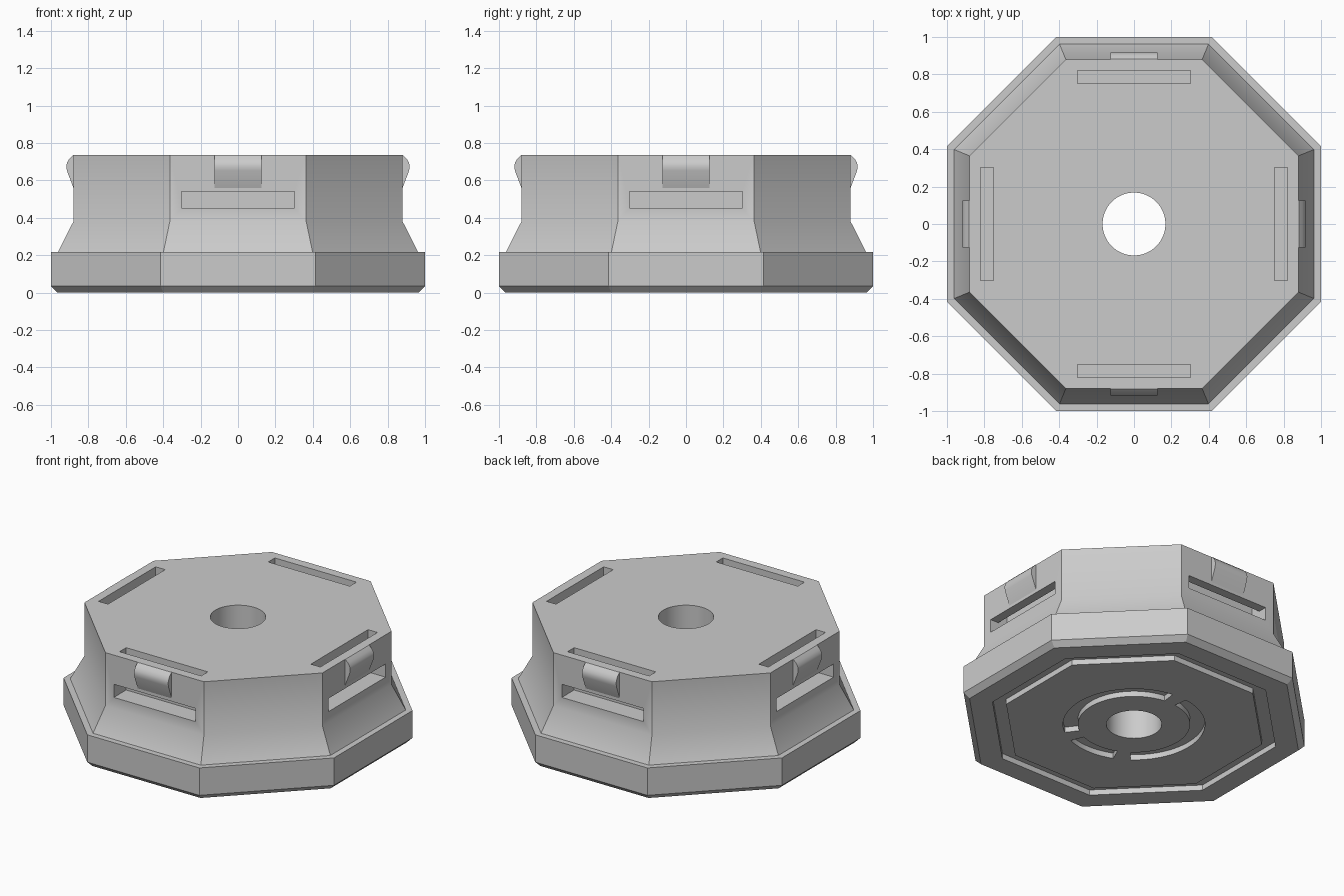
import bpy, bmesh
from math import pi, cos, sin, radians
from mathutils import Matrix, Vector

default = bpy.data.objects.get("Cube")
if default:
    bpy.data.objects.remove(default, do_unlink=True)

grey = bpy.data.materials.new("plain grey")
grey.use_nodes = True
GREY = (0.6, 0.6, 0.6, 1)
grey.diffuse_color = GREY
grey.node_tree.nodes["Principled BSDF"].inputs["Base Color"].default_value = GREY


def octagon(apothem, z):
    r = apothem / cos(pi / 8)
    return [Vector((r * cos((k + 0.5) * pi / 4), r * sin((k + 0.5) * pi / 4), z)) for k in range(8)]


def circle(r, z, n=64):
    return [Vector((r * cos(2 * pi * k / n), r * sin(2 * pi * k / n), z)) for k in range(n)]


def arc(r, z, start, end, n=32):
    angles = [radians(start + (end - start) * k / n) for k in range(n + 1)]
    return [Vector((r * cos(a), r * sin(a), z)) for a in angles]


def loft(bm, rings, closed_ring=True, tube=False):
    """Skin rings of points; a tube joins the last ring back to the first."""
    vs = [[bm.verts.new(p) for p in ring] for ring in rings]
    n = len(vs[0])
    pairs = list(zip(vs, vs[1:])) + ([(vs[-1], vs[0])] if tube else [])
    for a, b in pairs:
        for i in range(n if closed_ring else n - 1):
            j = (i + 1) % n
            bm.faces.new((a[i], a[j], b[j], b[i]))
    if not tube:
        bm.faces.new(vs[0])
        bm.faces.new(vs[-1])
    elif not closed_ring:
        bm.faces.new([ring[0] for ring in vs])
        bm.faces.new([ring[-1] for ring in vs])


def side_prism(bm, profile, half_width, turn):
    """Extrude an (outward, z) profile sideways and turn it to one of four sides."""
    spin = Matrix.Rotation(turn, 3, "Z")
    loft(bm, [[spin @ Vector((y, x, z)) for y, z in profile] for x in (-half_width, half_width)])


def finish(bm, name):
    bmesh.ops.recalc_face_normals(bm, faces=bm.faces)
    mesh = bpy.data.meshes.new(name)
    bm.to_mesh(mesh)
    bm.free()
    mesh.materials.append(grey)
    obj = bpy.data.objects.new(name, mesh)
    bpy.context.collection.objects.link(obj)
    return obj


def smooth(obj, degrees):
    bpy.ops.object.select_all(action="DESELECT")
    obj.select_set(True)
    bpy.context.view_layer.objects.active = obj
    bpy.ops.object.shade_smooth_by_angle(angle=radians(degrees))


# Octagonal body with a chamfered plinth and a flared neck
bm = bmesh.new()
PROFILE = [(0.965, 0), (1, 0.035), (1, 0.218), (0.962, 0.218), (0.88, 0.38), (0.88, 0.735)]
loft(bm, [octagon(a, z) for a, z in PROFILE])
body = finish(bm, "octagonal_body")

# Cutters: centre hole, strap slots, underside grooves
bm = bmesh.new()
loft(bm, [circle(0.168, -0.2), circle(0.168, 1)])
SLOT = [(0.75, 0.9), (0.82, 0.9), (0.82, 0.54), (1.1, 0.54), (1.1, 0.452), (0.75, 0.452)]
for k in range(4):
    side_prism(bm, SLOT, 0.302, k * pi / 2)
DEPTH = 0.036
loft(bm, [octagon(a, z) for a, z in ((0.75, -0.1), (0.83, -0.1), (0.83, DEPTH), (0.75, DEPTH))], tube=True)
for start, end in ((-53, 83), (97, 233), (247, 293)):
    loft(bm, [arc(r, z, start, end) for r, z in ((0.34, -0.1), (0.43, -0.1), (0.43, DEPTH), (0.34, DEPTH))],
         closed_ring=False, tube=True)
cutter = finish(bm, "opening_cutter")
cutter.hide_render = True

cut = body.modifiers.new("openings", "BOOLEAN")
cut.operation = "DIFFERENCE"
cut.solver = "EXACT"
cut.object = cutter
bpy.ops.object.select_all(action="DESELECT")
body.select_set(True)
bpy.context.view_layer.objects.active = body
bpy.ops.object.modifier_apply(modifier=cut.name)
bpy.data.objects.remove(cutter, do_unlink=True)
smooth(body, 30)

# Rounded catches above the four side slots
CATCH = [(0.87, 0.735), (0.882, 0.735), (0.902, 0.715), (0.914, 0.695), (0.918, 0.675),
         (0.915, 0.652), (0.88, 0.56), (0.87, 0.56)]
for k, side in enumerate(("left", "back", "right", "front")):
    bm = bmesh.new()
    side_prism(bm, CATCH, 0.126, k * pi / 2)
    smooth(finish(bm, side + "_catch"), 30)
